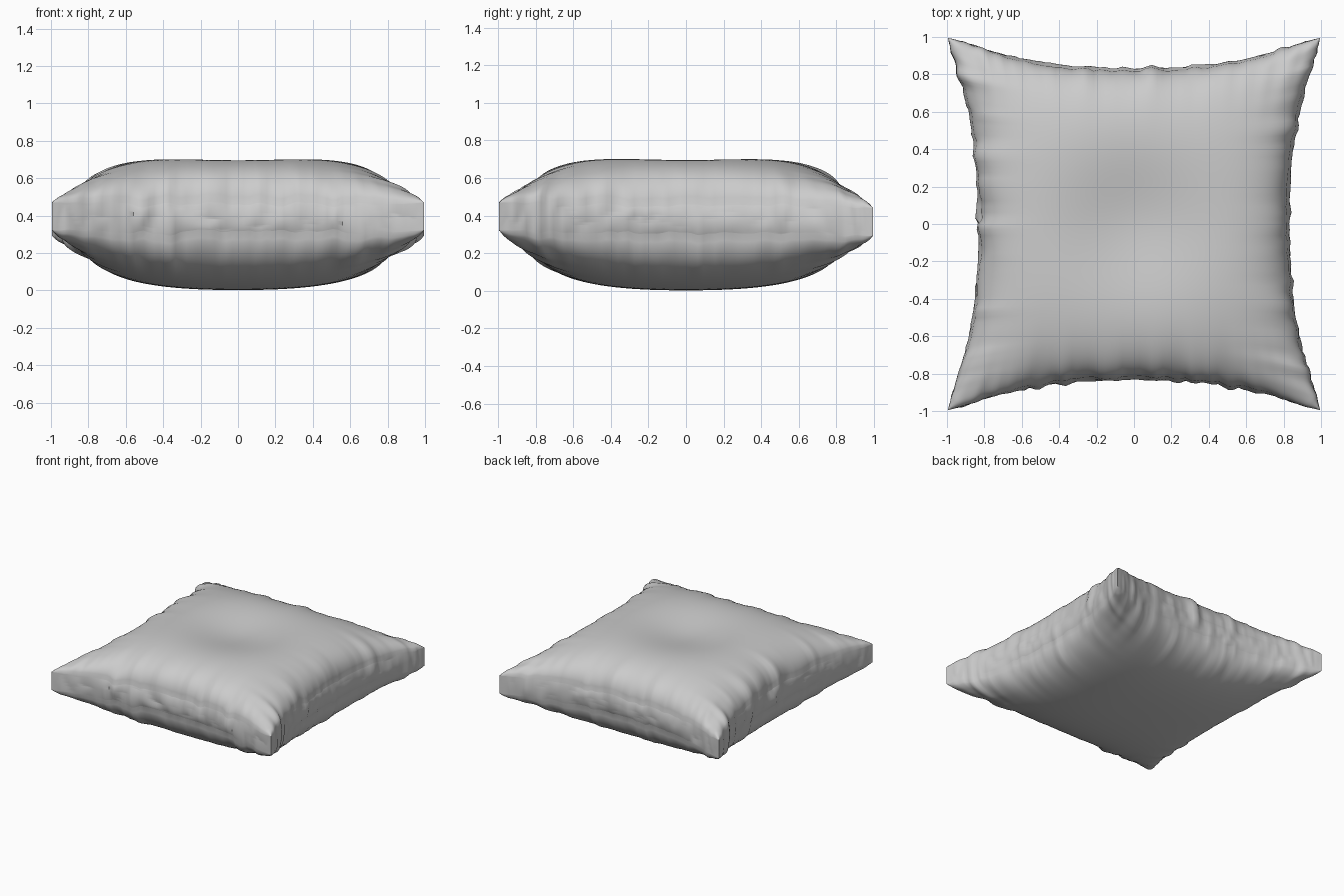
import bpy, bmesh, math
from mathutils import Vector, noise

if "Cube" in bpy.data.objects:
    bpy.data.objects.remove(bpy.data.objects["Cube"])

fabric = bpy.data.materials.new("grey fabric")
fabric.use_nodes = True
GREY = (0.6, 0.6, 0.6, 1)
fabric.diffuse_color = GREY
fabric.node_tree.nodes["Principled BSDF"].inputs["Base Color"].default_value = GREY


def spread(t):
    """Pack the grid lines closer together near the seams."""
    return 0.35 * t + 0.65 * math.sin(t * math.pi / 2)


def puff(t):
    """Fullness across the cushion, zero at a seam."""
    return max(0, 1 - abs(t) ** 2.3) ** 0.48


def pleat(along, w, seed):
    """Irregular gathers running across a seam, strongest at its middle."""
    n = noise.noise(Vector((along * 7, w * 0.25, seed)))
    n += 0.7 * noise.noise(Vector((along * 15, w * 0.3, seed + 5)))
    return n * (1 - along ** 4)


def shape(p):
    u, v, w = spread(p.x), spread(p.y), p.z
    # plan outline: seams bow inwards between the pointed corners
    x = u * (1 - 0.2 * u * u * (1 - abs(v) ** 2.4))
    y = v * (1 - 0.2 * v * v * (1 - abs(u) ** 2.4))
    # thickness: full middle, thin rim
    full = puff(u) * puff(v)
    half = 0.075 + (0.288 if w > 0 else 0.304) * full
    # broad hollow pressed into the top
    r2 = x * x + y * y
    if w > 0:
        half -= 0.09 * math.exp(-r2 / 0.15)
    # gathers fade out away from each seam
    gx, gy = abs(u) ** 7, abs(v) ** 7
    fx = pleat(v, w, 3 if u > 0 else 11) * gx
    fy = pleat(u, w, 19 if v > 0 else 27) * gy
    x += math.copysign(0.03 * fx, u)
    y += math.copysign(0.03 * fy, v)
    half += 0.06 * (fx * (1 - gx * 0.6) + fy * (1 - gy * 0.6))
    # rim rounds outwards a little
    bulge = 0.015 * (1 - w * w)
    x += math.copysign(bulge * (1 - v * v), u) if abs(p.x) > 0.999 else 0
    y += math.copysign(bulge * (1 - u * u), v) if abs(p.y) > 0.999 else 0
    # blunt the corner tips
    tip = max(0, abs(u) + abs(v) - 1.9) * 0.22
    x -= math.copysign(tip, u)
    y -= math.copysign(tip, v)
    return Vector((x * 1.018, y * 1.018, 0.381 - 0.015 * y * r2 / 2 + w * half))


# cushion
bm = bmesh.new()
bmesh.ops.create_cube(bm, size=2)
bmesh.ops.subdivide_edges(bm, edges=bm.edges[:], cuts=89, use_grid_fill=True)
for vert in bm.verts:
    vert.co = shape(vert.co)
mesh = bpy.data.meshes.new("cushion")
bm.to_mesh(mesh)
bm.free()
mesh.materials.append(fabric)
cushion = bpy.data.objects.new("cushion", mesh)
bpy.context.collection.objects.link(cushion)
bpy.context.view_layer.objects.active = cushion
cushion.select_set(True)
bpy.ops.object.shade_smooth_by_angle(angle=math.radians(50))
